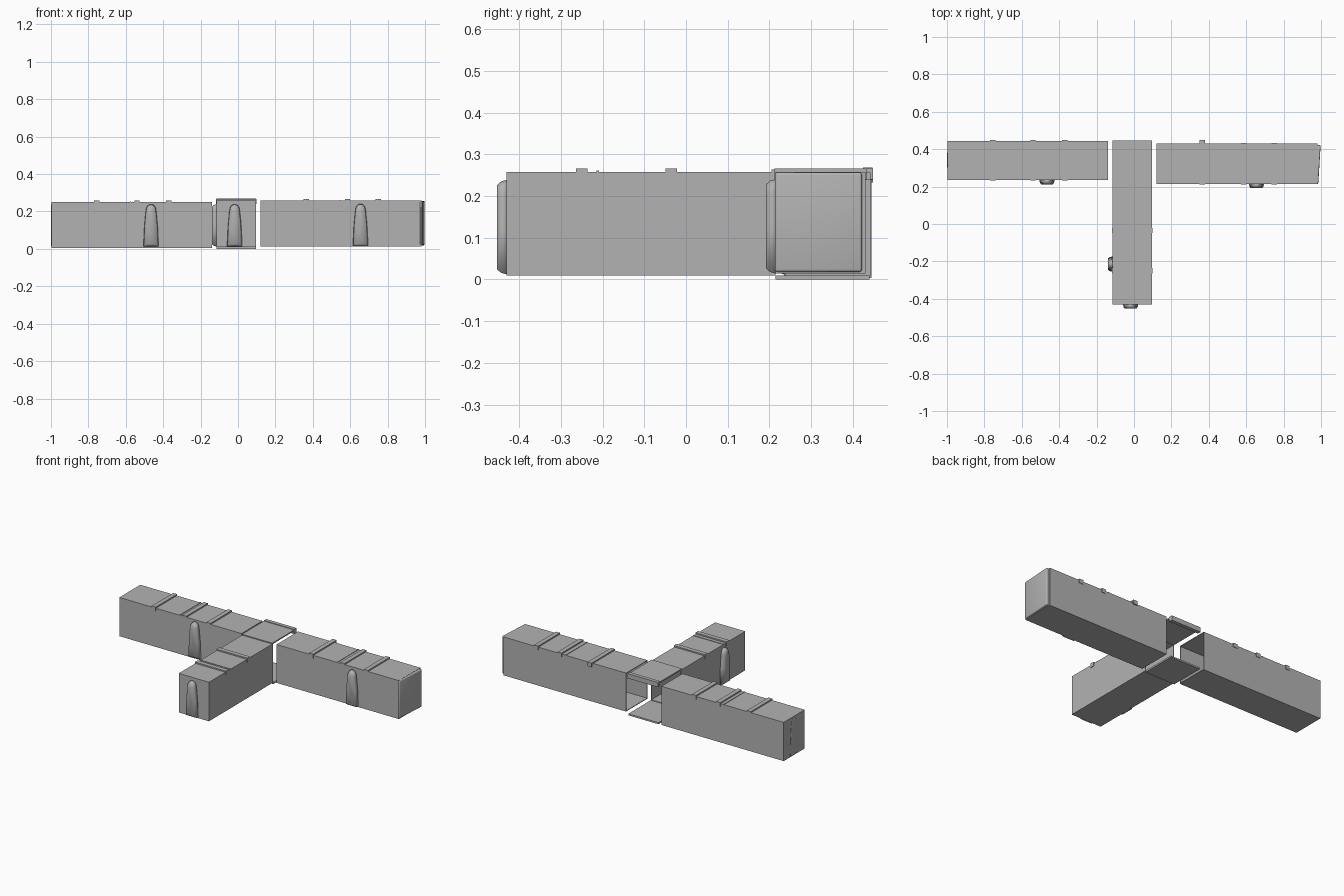
import bpy, bmesh, math
from mathutils import Matrix, Vector

if "Cube" in bpy.data.objects:
    bpy.data.objects.remove(bpy.data.objects["Cube"])

grey = bpy.data.materials.new("plain grey")
grey.diffuse_color = (0.45, 0.45, 0.45, 1)
grey.use_nodes = True
grey.node_tree.nodes["Principled BSDF"].inputs["Base Color"].default_value = grey.diffuse_color


def finish(bm, name, smooth=False):
    bmesh.ops.recalc_face_normals(bm, faces=bm.faces[:])
    me = bpy.data.meshes.new(name)
    bm.to_mesh(me)
    bm.free()
    me.materials.append(grey)
    ob = bpy.data.objects.new(name, me)
    bpy.context.collection.objects.link(ob)
    if smooth:
        for p in me.polygons:
            p.use_smooth = True
    return ob


def box_bm(lo, hi):
    bm = bmesh.new()
    bmesh.ops.create_cube(bm, size=1)
    for v in bm.verts:
        v.co = [(l + h) / 2 + c * (h - l) for l, h, c in zip(lo, hi, v.co)]
    return bm


def box(name, lo, hi):
    return finish(box_bm(lo, hi), name)


def corridor(name, lo, hi, open_dir):
    """Box shell, open on the side that faces the junction."""
    bm = box_bm(lo, hi)
    bm.normal_update()
    gone = [f for f in bm.faces if f.normal.dot(Vector(open_dir)) > 0.9]
    bmesh.ops.delete(bm, geom=gone, context='FACES')
    ob = finish(bm, name)
    # the open shell needs outward normals for inward thickness
    centre = (Vector(lo) + Vector(hi)) / 2
    me = ob.data
    if (me.polygons[0].center - centre).dot(me.polygons[0].normal) < 0:
        me.flip_normals()
    mod = ob.modifiers.new("wall", 'SOLIDIFY')
    mod.thickness = 0.006
    mod.offset = -1


def strap(name, at, lo, hi, top, axis, width=0.028):
    """Thin roof strap with a clip over each edge; axis is its running direction."""
    def place(a, b, z0, z1, part):
        w0, w1 = at - width / 2, at + width / 2
        if axis == 'y':
            box(part, (w0, a, z0), (w1, b, z1))
        else:
            box(part, (a, w0, z0), (b, w1, z1))
    place(lo, hi, top - 0.002, top + 0.008, name)
    place(lo - 0.003, lo + 0.004, top - 0.018, top + 0.008, name + "_clip_a")
    place(hi - 0.004, hi + 0.003, top - 0.018, top + 0.008, name + "_clip_b")


def bulge(name, x, y, angle=0, depth=0.024, z0=0.012):
    """Tapered round-topped blister standing out towards -y before rotation."""
    outline = [(-0.041, 0), (-0.036, 0.11), (-0.029, 0.185)]
    arc = [(0.027 * math.cos(t), 0.197 + 0.03 * math.sin(t))
           for t in [math.pi * (1 - i / 8) for i in range(9)]]
    pts = outline + arc + [(-a, b) for a, b in reversed(outline)]
    bm = bmesh.new()
    rings = []
    for s, d in ((1, 0), (0.93, -0.6 * depth), (0.78, -depth)):
        rings.append([bm.verts.new((px * s, d, 0.11 + (pz - 0.11) * (0.5 + s / 2)))
                      for px, pz in pts])
    n = len(pts)
    for a, b in zip(rings, rings[1:]):
        for i in range(n):
            bm.faces.new((a[i], a[(i + 1) % n], b[(i + 1) % n], b[i]))
    bm.faces.new(rings[0])
    bm.faces.new(rings[-1])
    bmesh.ops.transform(bm, verts=bm.verts[:], matrix=Matrix.Translation((x, y, z0))
                        @ Matrix.Rotation(angle, 4, 'Z'))
    finish(bm, name, True)


# Three corridors meeting at an open junction
corridor("left_corridor", (-0.998, 0.235, 0.004), (-0.14, 0.445, 0.25), (1, 0, 0))
corridor("right_corridor", (0.12, 0.215, 0.014), (0.98, 0.43, 0.258), (-1, 0, 0))
corridor("front_corridor", (-0.115, -0.43, 0.01), (0.097, 0.215, 0.258), (0, 1, 0))

# Junction floor, roof and rear roof beam
box("junction_floor", (-0.115, 0.215, 0.0), (0.097, 0.44, 0.01))
box("junction_roof", (-0.115, 0.205, 0.256), (0.097, 0.435, 0.264))
box("rear_roof_beam", (-0.115, 0.424, 0.238), (0.097, 0.447, 0.268))

# Roof straps
for i, x in enumerate((-0.755, -0.54, -0.37)):
    strap(f"left_strap_{i}", x, 0.235, 0.445, 0.25, 'y')
for i, x in enumerate((0.365, 0.585, 0.75)):
    strap(f"right_strap_{i}", x, 0.215, 0.445 if i == 0 else 0.43, 0.258, 'y')
for i, y in enumerate((-0.25, -0.035)):
    strap(f"front_strap_{i}", y, -0.115, 0.097, 0.258, 'x')

# Narrow roof seams
box("left_seam", (-0.578, 0.235, 0.249), (-0.572, 0.445, 0.253))
box("right_seam", (0.542, 0.215, 0.257), (0.548, 0.43, 0.261))
box("front_seam", (-0.115, -0.215, 0.257), (0.097, -0.209, 0.261))

# Round-topped blisters on the walls
bulge("left_blister", -0.465, 0.236)
bulge("right_blister", 0.655, 0.216, z0=0.014)
bulge("front_blister", -0.018, -0.429)
bulge("side_blister", -0.114, -0.215, -math.pi / 2)
bulge("end_blister", -0.997, 0.34, -math.pi / 2, depth=0.004)

# Slanted, soft-edged cap on the right end
bm = box_bm((0.972, 0.213, 0.018), (0.998, 0.422, 0.257))
for v in bm.verts:
    if v.co.x > 0.98 and v.co.y < 0.3:
        v.co.x = 0.985
cap = finish(bm, "right_end_cap", True)
bev = cap.modifiers.new("soft edges", 'BEVEL')
bev.width = 0.01
bev.segments = 3
